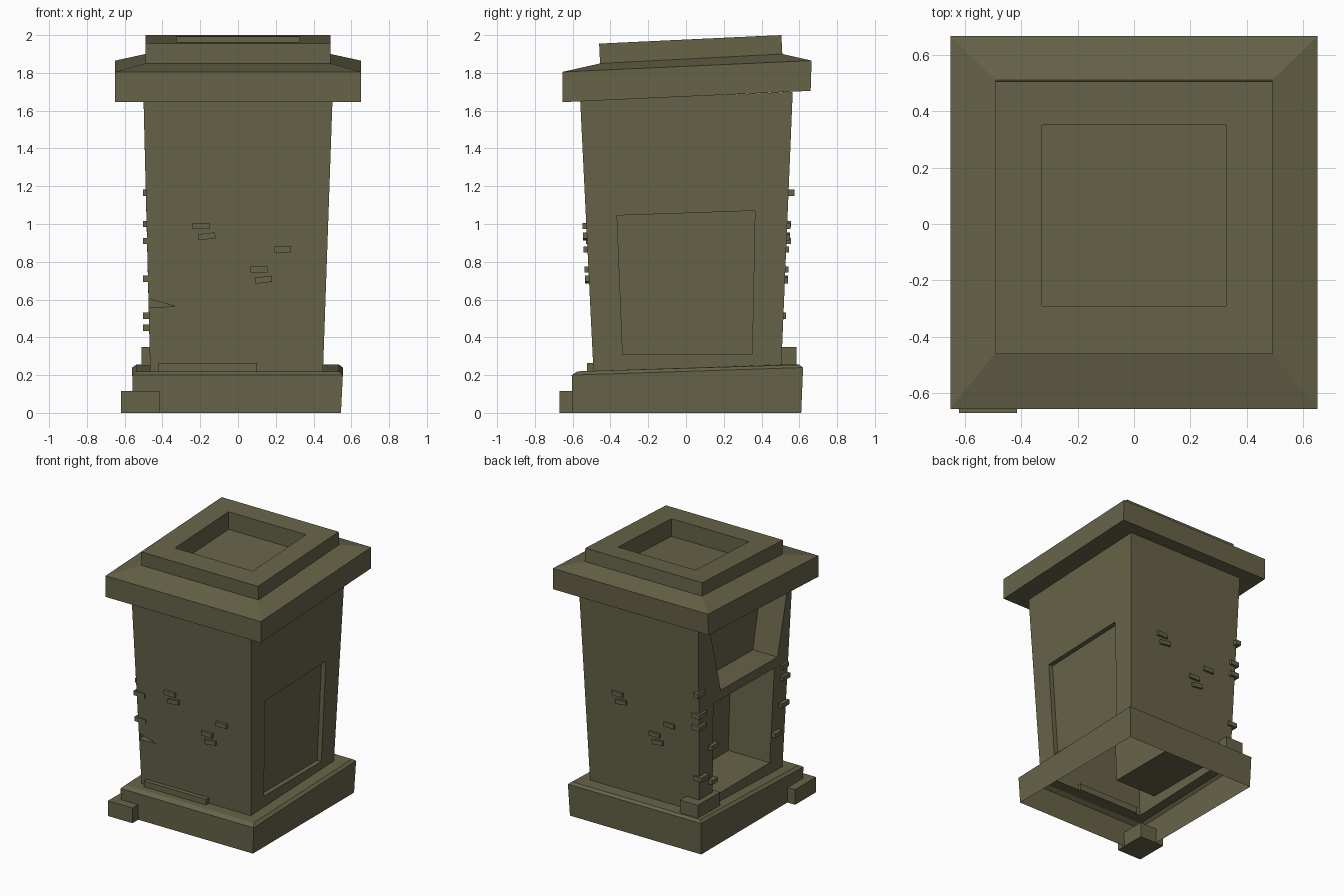
import bpy, bmesh, math
from mathutils import Vector, Matrix

if "Cube" in bpy.data.objects:
    bpy.data.objects.remove(bpy.data.objects["Cube"])

stone = bpy.data.materials.new("olive stone")
stone.diffuse_color = (0.135, 0.126, 0.066, 1)
stone.use_nodes = True
stone.node_tree.nodes["Principled BSDF"].inputs["Base Color"].default_value = stone.diffuse_color


def finish(name, bm):
    bmesh.ops.remove_doubles(bm, verts=bm.verts, dist=0.0005)
    bmesh.ops.recalc_face_normals(bm, faces=bm.faces)
    me = bpy.data.meshes.new(name)
    bm.to_mesh(me)
    bm.free()
    me.materials.append(stone)
    ob = bpy.data.objects.new(name, me)
    bpy.context.collection.objects.link(ob)
    return ob


def face(bm, pts):
    return bm.faces.new([bm.verts.new(p) for p in pts])


def bridge(bm, a, b):
    n = len(a)
    for i in range(n):
        j = (i + 1) % n
        face(bm, [a[i], a[j], b[j], b[i]])


def ring(x0, x1, y0, y1, zf, zb):
    """Rectangle whose height leans from front (zf) to back (zb)."""
    return [(x0, y0, zf), (x1, y0, zf), (x1, y1, zb), (x0, y1, zb)]


def lathe_square(name, rings, close_first=False, close_last=False):
    bm = bmesh.new()
    rs = [ring(*r) for r in rings]
    for a, b in zip(rs, rs[1:]):
        bridge(bm, a, b)
    if close_first:
        face(bm, rs[0])
    if close_last:
        face(bm, rs[-1])
    return finish(name, bm)


# Hollow base, open underneath, with a chamfered ledge
lathe_square("base", [
    (-.555, .545, -.60, .61, 0, 0),
    (-.56, .555, -.605, .62, .20, .24),
    (-.54, .535, -.575, .60, .22, .255),
    (-.465, .45, -.49, .505, .22, .255)])

# Tilted cap with sloped shoulder, top block and square recess
lathe_square("cap", [
    (-.65, .65, -.655, .66, 1.645, 1.705),
    (-.65, .65, -.655, .665, 1.805, 1.865),
    (-.49, .49, -.455, .51, 1.85, 1.90),
    (-.49, .49, -.46, .505, 1.955, 2.0),
    (-.325, .325, -.29, .35, 1.963, 1.993),
    (-.325, .325, -.29, .35, 1.83, 1.86)], True, True)


# Shaft: flares outwards towards the top
def t(z):
    return (z - .22) / 1.43


def left(y, z):
    return (-.465 - .035 * t(z), y, z)


def right(y, z):
    return (.45 + .05 * t(z), y, z)


def front(x, z):
    return (x, -.49 - .07 * t(z), z)


def shift(loop, x):
    return [(x, p[1], p[2]) for p in loop]


lo = ring(-.465, .45, -.49, .505, .22, .255)
hi = ring(-.50, .50, -.56, .565, 1.65, 1.70)
bm = bmesh.new()

# back wall
face(bm, [lo[2], lo[3], hi[3], hi[2]])

# front wall with a wedge shaped crack at the left edge
crack = [front(-.474, .605), front(-.33, .563), front(-.473, .56)]
face(bm, [lo[0], lo[1], hi[1], hi[0]] + crack)
inner = [(p[0], -.40, p[2]) for p in crack]
for i in (0, 1):
    face(bm, [crack[i], crack[i + 1], inner[i + 1], inner[i]])

# right wall with a shallow sunk panel
panel = [right(-.335, .31), right(.35, .31), right(.365, 1.07), right(-.365, 1.045)]
bridge(bm, [lo[1], lo[2], hi[2], hi[1]], panel)
sunk = [(p[0] - .035, p[1], p[2]) for p in panel]
bridge(bm, panel, sunk)
face(bm, sunk)

# left wall with two deep niches
low = [left(-.335, .31), left(.35, .31), left(.365, 1.03), left(-.365, 1.02)]
up = [left(-.40, 1.09), left(.28, 1.10), left(.45, 1.69), left(-.52, 1.65)]
face(bm, [lo[0], low[0], low[3], up[0], up[3], hi[0]])
face(bm, [lo[3], low[1], low[2], up[1], up[2], hi[3]])
face(bm, [lo[0], lo[3], low[1], low[0]])
face(bm, [low[3], low[2], up[1], up[0]])
for loop, depth in ((low, -.12), (up, -.28)):
    back = shift(loop, depth)
    bridge(bm, loop, back)
    face(bm, back)
finish("shaft", bm)


# Loose bricks
def brick(name, x0, x1, y0, y1, z0, z1, tilt=0):
    bm = bmesh.new()
    bmesh.ops.create_cube(bm, size=1)
    c = Vector(((x0 + x1) / 2, (y0 + y1) / 2, (z0 + z1) / 2))
    m = (Matrix.Translation(c) @ Matrix.Rotation(tilt, 4, 'Y')
         @ Matrix.Diagonal((x1 - x0, y1 - y0, z1 - z0, 1)))
    bm.transform(m)
    finish(name, bm)


brick("fallen_brick_front", -.62, -.415, -.67, -.42, 0, .115)
brick("fallen_brick_back", -.51, -.36, .32, .585, .25, .35)
brick("ledge_strip", -.42, .10, -.525, -.47, .215, .263)

# bricks standing out of the front wall, repeated turned half round on the back
for i, (x, z, a) in enumerate([(-.195, .99, 0), (-.165, .935, -.12), (.235, .865, 0),
                               (.11, .76, 0), (.135, .705, -.12)]):
    y = .49 + .07 * t(z)
    brick(f"front_brick_{i}", x - .045, x + .045, -y - .02, -y + .03, z - .016, z + .016, a)
    brick(f"back_brick_{i}", -x - .045, -x + .045, y - .03, y + .025, z - .016, z + .016, -a)

# corner bricks on the broken left wall: (y centre, half length, z, inner x)
for i, (y, h, z, x) in enumerate([
        (-.485, .045, .91, -.41), (-.475, .045, .71, -.41), (-.48, .035, 1.0, -.465),
        (-.39, .04, .515, -.44), (.53, .045, 1.165, -.46), (.51, .045, 1.0, -.43),
        (.51, .045, .91, -.43), (.37, .04, .71, -.44), (.485, .045, .515, -.43),
        (.37, .035, .45, -.44)]):
    brick(f"corner_brick_{i}", -.503, x, y - h, y + h, z - .017, z + .017)
